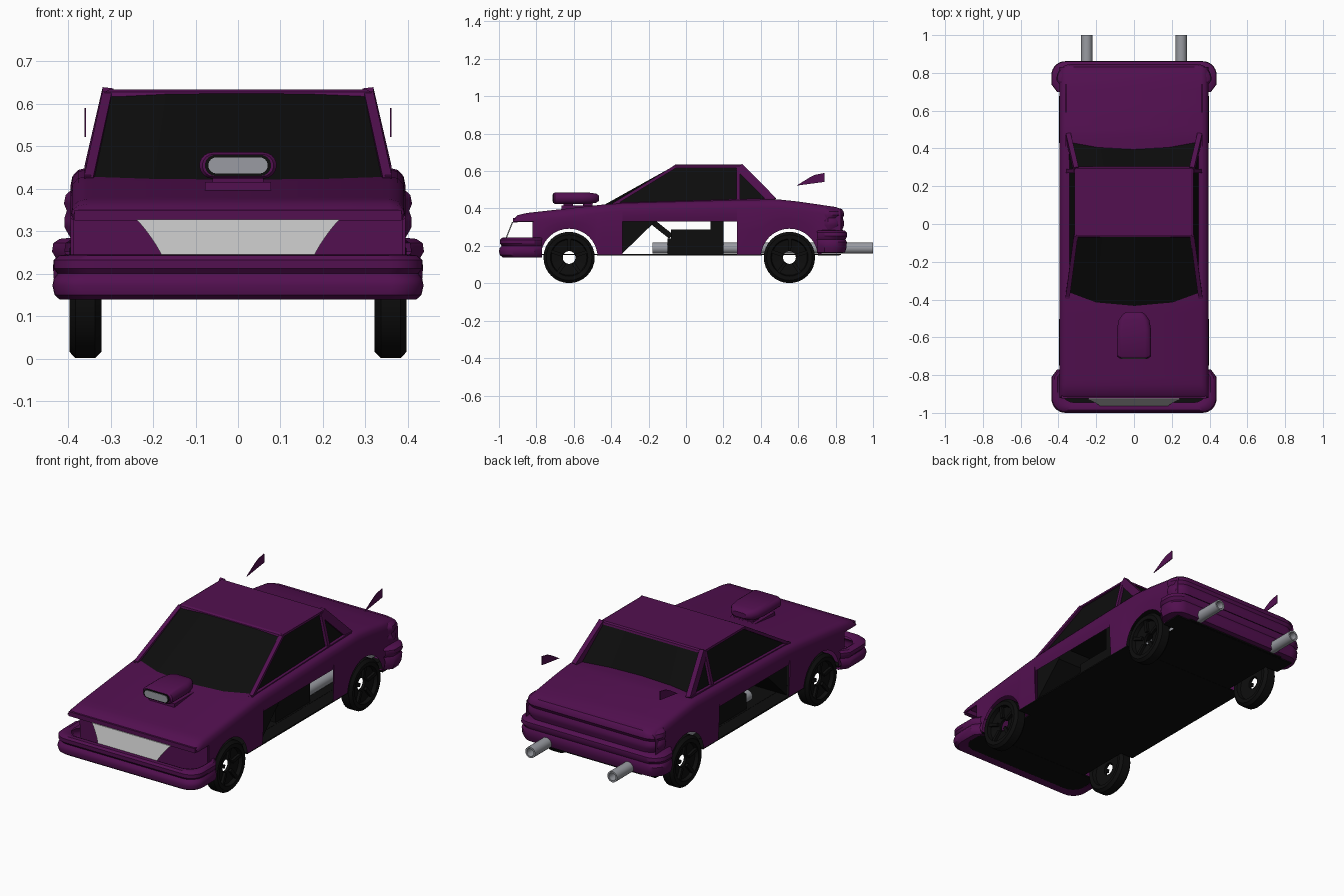
import bpy, bmesh, math
from mathutils import Vector

if "Cube" in bpy.data.objects:
    bpy.data.objects.remove(bpy.data.objects["Cube"], do_unlink=True)


def material(name, rgb):
    m = bpy.data.materials.new(name)
    m.use_nodes = True
    m.diffuse_color = (*rgb, 1)
    bsdf = next(n for n in m.node_tree.nodes if n.type == 'BSDF_PRINCIPLED')
    bsdf.inputs["Base Color"].default_value = (*rgb, 1)
    return m


PURPLE = material("purple_paint", (0.085, 0.005, 0.08))
BLACK = material("black", (0.004, 0.004, 0.004))
SILVER = material("light_grey", (0.52, 0.52, 0.52))
STEEL = material("steel_grey", (0.32, 0.33, 0.36))


def loft(name, rings, mat, closed=True, cap=True, wrap=False, smooth=False):
    """Skin a list of equal-length point rings."""
    bm = bmesh.new()
    rows = [[bm.verts.new(p) for p in r] for r in rings]
    n = len(rows[0])
    pairs = list(zip(rows, rows[1:])) + ([(rows[-1], rows[0])] if wrap else [])
    for a, b in pairs:
        for i in range(n if closed else n - 1):
            j = (i + 1) % n
            bm.faces.new((a[i], a[j], b[j], b[i]))
    if cap:
        bm.faces.new(rows[0])
        bm.faces.new(rows[-1])
    bmesh.ops.remove_doubles(bm, verts=bm.verts, dist=1e-5)
    bmesh.ops.recalc_face_normals(bm, faces=bm.faces)
    me = bpy.data.meshes.new(name)
    bm.to_mesh(me)
    bm.free()
    me.materials.append(mat)
    ob = bpy.data.objects.new(name, me)
    bpy.context.collection.objects.link(ob)
    if smooth:
        bpy.ops.object.select_all(action='DESELECT')
        ob.select_set(True)
        bpy.context.view_layer.objects.active = ob
        bpy.ops.object.shade_smooth_by_angle(angle=math.radians(35))
    return ob


def prism(name, yz, x0, x1, mat):
    return loft(name, [[(x, y, z) for y, z in yz] for x in (x0, x1)], mat)


def box(name, x0, x1, y0, y1, z0, z1, mat):
    return prism(name, [(y0, z0), (y1, z0), (y1, z1), (y0, z1)], x0, x1, mat)


def beam(name, a, b, w, h, mat):
    """Straight bar from a to b, w wide along x and h thick."""
    a, b = Vector(a), Vector(b)
    d = (b - a).normalized()
    side = (Vector((1, 0, 0)) - d * d.x).normalized()
    up = d.cross(side)
    offs = [side * (sx * w / 2) + up * (sz * h / 2) for sx, sz in ((-1, -1), (1, -1), (1, 1), (-1, 1))]
    return loft(name, [[p + o for o in offs] for p in (a, b)], mat)


def interp(table, y):
    for (y0, z0), (y1, z1) in zip(table, table[1:]):
        if y <= y1:
            return z0 + (z1 - z0) * (y - y0) / (y1 - y0)
    return table[-1][1]


# Body shell: cross-sections along y, the lower edge leaves arches and door openings
TOP = [(-0.92, 0.345), (-0.90, 0.364), (-0.85, 0.376), (-0.45, 0.42), (-0.35, 0.43),
       (0.25, 0.446), (0.48, 0.45), (0.60, 0.437), (0.80, 0.408), (0.83, 0.395)]
SILL, ARCH, FRONT_AXLE, REAR_AXLE = 0.155, 0.152, -0.625, 0.553


def arch(yc):
    out = []
    for i in range(17):
        t = math.pi * (1 - i / 16)
        out.append((yc + ARCH * math.cos(t), max(SILL, 0.14 + ARCH * math.sin(t))))
    return out


stations = [(-0.92, 0.328), (-0.90, 0.328), (-0.85, 0.328), (-0.815, 0.328), (-0.815, SILL)]
stations += arch(FRONT_AXLE)
stations += [(-0.45, SILL), (-0.34, SILL), (-0.34, 0.33), (0.25, 0.33), (0.272, 0.33), (0.272, SILL)]
stations += arch(REAR_AXLE) + [(0.80, 0.17), (0.83, 0.17)]


def section(y, low):
    h = interp(TOP, y)
    s = max(h - 0.045, low + 0.004)
    half = [(0.388, low), (0.395, (low + s) / 2), (0.395, s), (0.39, s + (h - s) * 0.55),
            (0.377, s + (h - s) * 0.87), (0.355, h)]
    return [(x, y, z) for x, z in half] + [(-x, y, z) for x, z in reversed(half)]


loft("body_shell", [section(y, b) for y, b in stations], PURPLE, closed=False, cap=False, smooth=True)
box("hood_front_lip", -0.385, 0.385, -0.925, -0.90, 0.325, 0.35, PURPLE)
box("front_bulkhead", -0.388, 0.388, -0.82, -0.812, SILL, 0.35, PURPLE)


# Bumpers and tail: profile swept around a rounded U
def u_sweep(name, profile, y_start, sign, r=0.075):
    rings = []
    for hw, ye, z in profile:
        half = [(hw - 0.03, y_start), (hw, y_start + 0.04)]
        for i in range(8):
            t = math.pi / 2 * i / 7
            half.append((hw - r + r * math.cos(t), ye - r + r * math.sin(t)))
        rings.append([(x, sign * y, z) for x, y in half] + [(-x, sign * y, z) for x, y in reversed(half)])
    return loft(name, rings, PURPLE, closed=False, cap=False, smooth=True)


u_sweep("front_bumper", [(0.39, 0.945, 0.235), (0.405, 0.965, 0.245), (0.422, 0.985, 0.243),
                         (0.434, 0.995, 0.232), (0.434, 0.995, 0.212), (0.425, 0.985, 0.2),
                         (0.434, 0.996, 0.188), (0.437, 1.0, 0.172), (0.432, 0.995, 0.15),
                         (0.42, 0.98, 0.139), (0.385, 0.94, 0.145)], 0.77, -1)
u_sweep("tail_panel", [(0.375, 0.81, 0.403), (0.392, 0.832, 0.398), (0.406, 0.842, 0.385),
                       (0.41, 0.846, 0.365), (0.403, 0.838, 0.348), (0.409, 0.845, 0.33),
                       (0.409, 0.845, 0.31), (0.395, 0.835, 0.285), (0.39, 0.83, 0.25)], 0.72, 1)
u_sweep("rear_bumper", [(0.39, 0.83, 0.285), (0.42, 0.85, 0.282), (0.435, 0.86, 0.272),
                        (0.438, 0.862, 0.252), (0.428, 0.853, 0.235), (0.436, 0.86, 0.22),
                        (0.434, 0.858, 0.19), (0.425, 0.85, 0.165), (0.385, 0.81, 0.158)], 0.7, 1)

# Grille: thin leaning plate with curved ends
grille = []
for i in range(9):
    t = i / 8
    hw = 0.178 + 0.062 * t ** 2 + 0.01 * math.sin(math.pi * t)
    y, z = -0.966 + 0.036 * t, 0.238 + 0.09 * t
    grille.append([(-hw, y, z), (hw, y, z), (hw, y + 0.006, z), (-hw, y + 0.006, z)])
loft("grille", grille, SILVER)

# Floor pan, narrowed at the wheels
box("floor_centre", -0.31, 0.31, -0.95, 0.83, 0.15, 0.157, BLACK)
for name, y0, y1 in (("front", -0.95, -0.775), ("middle", -0.475, 0.405), ("rear", 0.705, 0.82)):
    box("floor_" + name, -0.388, 0.388, y0, y1, 0.149, 0.156, BLACK)

# Cabin: dark glass volume with a bowed windscreen and rear screen
glass = []
for t in (0, 1):
    def mix(a, b):
        return tuple(p + (q - p) * t for p, q in zip(a, b))
    half = [mix((0.0, -0.445, 0.415), (0.0, -0.065, 0.627)),
            mix((0.2, -0.43, 0.415), (0.17, -0.063, 0.627)),
            mix((0.345, -0.385, 0.415), (0.303, -0.055, 0.627)),
            mix((0.345, 0.44, 0.44), (0.303, 0.29, 0.627)),
            mix((0.18, 0.41, 0.44), (0.16, 0.295, 0.627)),
            mix((0.0, 0.40, 0.44), (0.0, 0.295, 0.627))]
    glass.append(half + [(-x, y, z) for x, y, z in half[-2:0:-1]])
loft("cabin_glass", glass, BLACK)
roof = [[(-w, y0, z), (w, y0, z), (w, y1, z), (-w, y1, z)]
        for w, y0, y1, z in ((0.316, -0.072, 0.305, 0.617), (0.314, -0.068, 0.302, 0.628),
                             (0.302, -0.058, 0.294, 0.634))]
loft("roof", roof, PURPLE)

for s, side in ((1, "left"), (-1, "right")):
    # Pillars and belt line
    beam("windscreen_pillar_" + side, (s * 0.352, -0.39, 0.42), (s * 0.308, -0.06, 0.622), 0.022, 0.016, PURPLE)
    beam("door_pillar_" + side, (s * 0.353, 0.28, 0.44), (s * 0.309, 0.28, 0.622), 0.016, 0.02, PURPLE)
    beam("rear_pillar_" + side, (s * 0.348, 0.465, 0.44), (s * 0.306, 0.285, 0.622), 0.026, 0.045, PURPLE)
    beam("belt_rail_" + side, (s * 0.354, -0.39, 0.425), (s * 0.354, 0.47, 0.449), 0.016, 0.014, PURPLE)

    # Floating fin
    prism("fin_" + side, [(0.59, 0.522), (0.66, 0.565), (0.69, 0.58), (0.74, 0.59), (0.74, 0.542)],
          s * 0.358, s * 0.362, PURPLE)

    # Exhaust pipe with open ends
    rings = []
    for r, y in ((0.03, -0.18), (0.03, 1.0), (0.021, 1.0), (0.021, -0.18)):
        rings.append([(s * 0.25 + r * math.cos(math.tau * i / 20), y, 0.188 + r * math.sin(math.tau * i / 20))
                      for i in range(20)])
    loft("exhaust_pipe_" + side, rings, STEEL, cap=False, wrap=True, smooth=True)

    # Seat with arm rest
    box("seat_base_" + side, s * 0.08, s * 0.30, -0.10, 0.20, 0.157, 0.24, BLACK)
    box("seat_back_" + side, s * 0.08, s * 0.30, 0.13, 0.20, 0.24, 0.41, BLACK)
    box("arm_rest_" + side, s * 0.27, s * 0.30, -0.08, 0.14, 0.24, 0.287, BLACK)

    # Wheels: turned tyre and dish with a hollow hub, plus five spokes
    for yc, end in ((FRONT_AXLE, "front"), (REAR_AXLE, "rear")):
        rings = []
        for r, x in ((0.034, 0.35), (0.095, 0.345), (0.1, 0.325), (0.122, 0.322), (0.137, 0.337),
                     (0.137, 0.383), (0.122, 0.397), (0.1, 0.395), (0.095, 0.375), (0.034, 0.365)):
            rings.append([(s * x, yc + r * math.cos(math.tau * i / 32), 0.138 + r * math.sin(math.tau * i / 32))
                          for i in range(32)])
        loft(f"wheel_{end}_{side}", rings, BLACK, cap=False, wrap=True, smooth=True)
        for k in range(5):
            c, n = math.cos(math.tau * k / 5 + 0.3), math.sin(math.tau * k / 5 + 0.3)
            beam(f"spoke_{end}_{side}_{k + 1}", (s * 0.376, yc + 0.037 * c, 0.138 + 0.037 * n),
                 (s * 0.384, yc + 0.1 * c, 0.138 + 0.1 * n), 0.014, 0.018, BLACK)

# Dashboard and steering column
prism("dashboard", [(-0.34, 0.41), (-0.165, 0.41), (-0.165, 0.33), (-0.34, 0.16)], -0.375, 0.375, BLACK)
beam("steering_column", (0.19, -0.2, 0.345), (0.19, -0.08, 0.25), 0.03, 0.03, BLACK)


# Hood intake: rounded slot shape along y
def slot(w, h, y, z=0.455):
    pts = []
    for i in range(20):
        t = math.pi * (i if i < 10 else i - 1) / 9 - math.pi / 2
        cx = (w - h) if i < 10 else -(w - h)
        pts.append((cx + h * math.cos(t), y, z + h * math.sin(t)))
    return pts


loft("intake_scoop", [slot(0.084, 0.026, -0.708), slot(0.091, 0.031, -0.70), slot(0.091, 0.031, -0.56),
                      slot(0.082, 0.029, -0.51), slot(0.062, 0.024, -0.48), slot(0.04, 0.014, -0.465)],
     PURPLE, smooth=True)
loft("intake_recess", [slot(0.078, 0.025, -0.711), slot(0.078, 0.025, -0.705)], BLACK)
loft("intake_mouth", [slot(0.07, 0.019, -0.714), slot(0.07, 0.019, -0.708)], STEEL)
for y, end in ((-0.635, "front"), (-0.53, "rear")):
    box("intake_leg_" + end, -0.06, 0.06, y - 0.02, y + 0.03, 0.38, 0.43, PURPLE)
box("intake_base", -0.078, 0.078, -0.665, -0.49, 0.395, 0.416, PURPLE)
